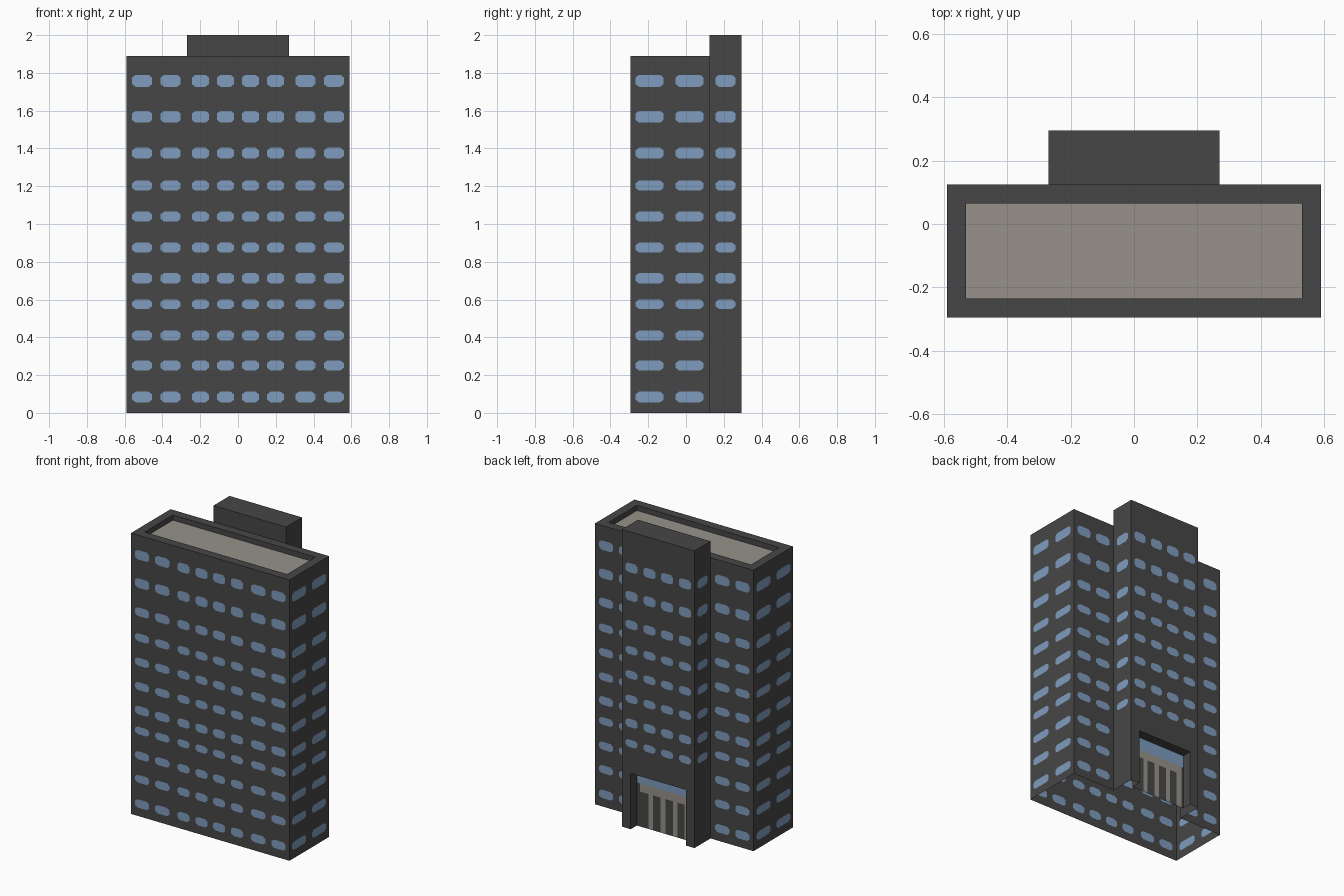
import bpy, bmesh
from mathutils import Vector

if "Cube" in bpy.data.objects:
    bpy.data.objects.remove(bpy.data.objects["Cube"])

# Main dimensions
W, FRONT, BACK, TOP = 0.59, -0.295, 0.125, 1.89      # main block
TW, TBACK, TTOP = 0.27, 0.295, 2.0                   # rear stair tower
RIM, ROOF_Z = 0.06, 1.855                            # parapet and sunken roof
DOOR_W, DOOR_H, DOOR_Y = 0.205, 0.375, 0.23          # entrance recess

# Window layout: (start, end) across, and (bottom, top) for each storey
ROWS = [(c + 0.002 - h / 2, c + 0.002 + h / 2) for c, h in [
    (0.082, .056), (0.249, .053), (0.407, .053), (0.574, .05), (0.711, .056),
    (0.873, .053), (1.037, .053), (1.201, .053), (1.373, .058), (1.566, .063), (1.756, .063)]]
OUTER = [(0.304, 0.41), (0.455, 0.56)]
INNER = [(0.021, 0.111), (0.154, 0.244)]
SIDE = [(-0.267, -0.119), (-0.055, 0.093)]
TOWER_SIDE = [(0.156, 0.262)]


def mirror(cols):
    return sorted((-b, -a) for a, b in cols)


def material(name, rgb):
    m = bpy.data.materials.new(name)
    m.diffuse_color = (*rgb, 1)
    m.use_nodes = True
    m.node_tree.nodes["Principled BSDF"].inputs["Base Color"].default_value = m.diffuse_color
    return m


MATS = [material("dark_wall", (0.062, 0.062, 0.062)),
        material("blue_glass", (0.21, 0.335, 0.52)),
        material("roof_grey", (0.31, 0.29, 0.255))]
WALL, GLASS, GREY = range(3)


def face(bm, pts, mat=WALL):
    f = bm.faces.new([bm.verts.new(p) for p in pts])
    f.material_index = mat


def wall(bm, facing, depth, u0, u1, z0, z1, cols=(), rows=()):
    """Upright sheet with chamfered window faces; u is x or y along the wall."""
    along_x = facing in ("front", "back")
    flip = facing in ("back", "left")

    def put(pts, mat):
        pts = [Vector((u, depth, z)) if along_x else Vector((depth, u, z)) for u, z in pts]
        face(bm, pts[::-1] if flip else pts, mat)

    us = sorted({u0, u1, *[v for c in cols for v in c]})
    zs = sorted({z0, z1, *[v for r in rows for v in r]})
    for a, b in zip(us, us[1:]):
        for c, d in zip(zs, zs[1:]):
            if (a, b) in cols and (c, d) in rows:
                p, q = 0.018, 0.014
                put([(a + p, c), (b - p, c), (b, c + q), (b, d - q),
                     (b - p, d), (a + p, d), (a, d - q), (a, c + q)], GLASS)
                put([(a, c), (a + p, c), (a, c + q)], WALL)
                put([(b - p, c), (b, c), (b, c + q)], WALL)
                put([(b, d - q), (b, d), (b - p, d)], WALL)
                put([(a + p, d), (a, d), (a, d - q)], WALL)
            else:
                put([(a, c), (b, c), (b, d), (a, d)], WALL)


def flat(bm, x0, x1, y0, y1, z, mat=WALL, up=True):
    pts = [(x0, y0, z), (x1, y0, z), (x1, y1, z), (x0, y1, z)]
    face(bm, pts if up else pts[::-1], mat)


def finish(bm, name):
    bmesh.ops.remove_doubles(bm, verts=bm.verts[:], dist=1e-5)
    me = bpy.data.meshes.new(name)
    bm.to_mesh(me)
    bm.free()
    for m in MATS:
        me.materials.append(m)
    bpy.context.collection.objects.link(bpy.data.objects.new(name, me))


# Main block: open-bottomed shell of windowed walls
bm = bmesh.new()
wall(bm, "front", FRONT, -W, W, 0, TOP, mirror(INNER + OUTER) + INNER + OUTER, ROWS)
wall(bm, "right", W, FRONT, BACK, 0, TOP, SIDE, ROWS)
wall(bm, "left", -W, FRONT, BACK, 0, TOP, SIDE, ROWS)
wall(bm, "back", BACK, TW, W, 0, TOP, OUTER, ROWS)
wall(bm, "back", BACK, -W, -TW, 0, TOP, mirror(OUTER), ROWS)
finish(bm, "main_walls")

# Parapet rim and its inner faces
bm = bmesh.new()
ix, iy0, iy1 = W - RIM, FRONT + RIM, BACK - RIM
flat(bm, -W, W, FRONT, iy0, TOP)
flat(bm, -W, W, iy1, BACK, TOP)
flat(bm, -W, -ix, iy0, iy1, TOP)
flat(bm, ix, W, iy0, iy1, TOP)
wall(bm, "back", iy0, -ix, ix, ROOF_Z, TOP)
wall(bm, "front", iy1, -ix, ix, ROOF_Z, TOP)
wall(bm, "right", -ix, iy0, iy1, ROOF_Z, TOP)
wall(bm, "left", ix, iy0, iy1, ROOF_Z, TOP)
finish(bm, "parapet")

# Sunken roof deck
bm = bmesh.new()
flat(bm, -ix, ix, iy0, iy1, ROOF_Z, GREY)
finish(bm, "roof_deck")

# Rear tower: windows only above the entrance storeys
bm = bmesh.new()
upper = ROWS[3:]
wall(bm, "right", TW, BACK, TBACK, 0, TTOP, TOWER_SIDE, upper)
wall(bm, "left", -TW, BACK, TBACK, 0, TTOP, TOWER_SIDE, upper)
wall(bm, "back", TBACK, -TW, TW, DOOR_H, TTOP, mirror(INNER) + INNER, upper)
wall(bm, "back", TBACK, -TW, -DOOR_W, 0, DOOR_H)
wall(bm, "back", TBACK, DOOR_W, TW, 0, DOOR_H)
wall(bm, "front", BACK, -TW, TW, TOP, TTOP)
flat(bm, -TW, TW, BACK, TBACK, TTOP)
finish(bm, "rear_tower")

# Entrance recess: jambs and ceiling
bm = bmesh.new()
wall(bm, "right", -DOOR_W, DOOR_Y, TBACK, 0, DOOR_H)
wall(bm, "left", DOOR_W, DOOR_Y, TBACK, 0, DOOR_H)
flat(bm, -DOOR_W, DOOR_W, DOOR_Y, TBACK, DOOR_H, up=False)
finish(bm, "entrance_recess")

# Entrance back wall: glass strip, grey lintel, grey posts between dark doors
bm = bmesh.new()
posts = [(-0.19, -0.15), (-0.098, -0.066), (-0.008, 0.027), (0.085, 0.118)]
xs = sorted({-DOOR_W, DOOR_W, 0.18, *[v for p in posts for v in p]})
zs = [0, 0.235, 0.29, DOOR_H]
for a, b in zip(xs, xs[1:]):
    for c, d in zip(zs, zs[1:]):
        mat = WALL
        if c == 0.29:
            mat = GLASS
        elif (a, b) in posts or (c == 0.235 and -0.195 < (a + b) / 2 < 0.18):
            mat = GREY
        face(bm, [(b, DOOR_Y, c), (a, DOOR_Y, c), (a, DOOR_Y, d), (b, DOOR_Y, d)], mat)
finish(bm, "entrance_doors")
